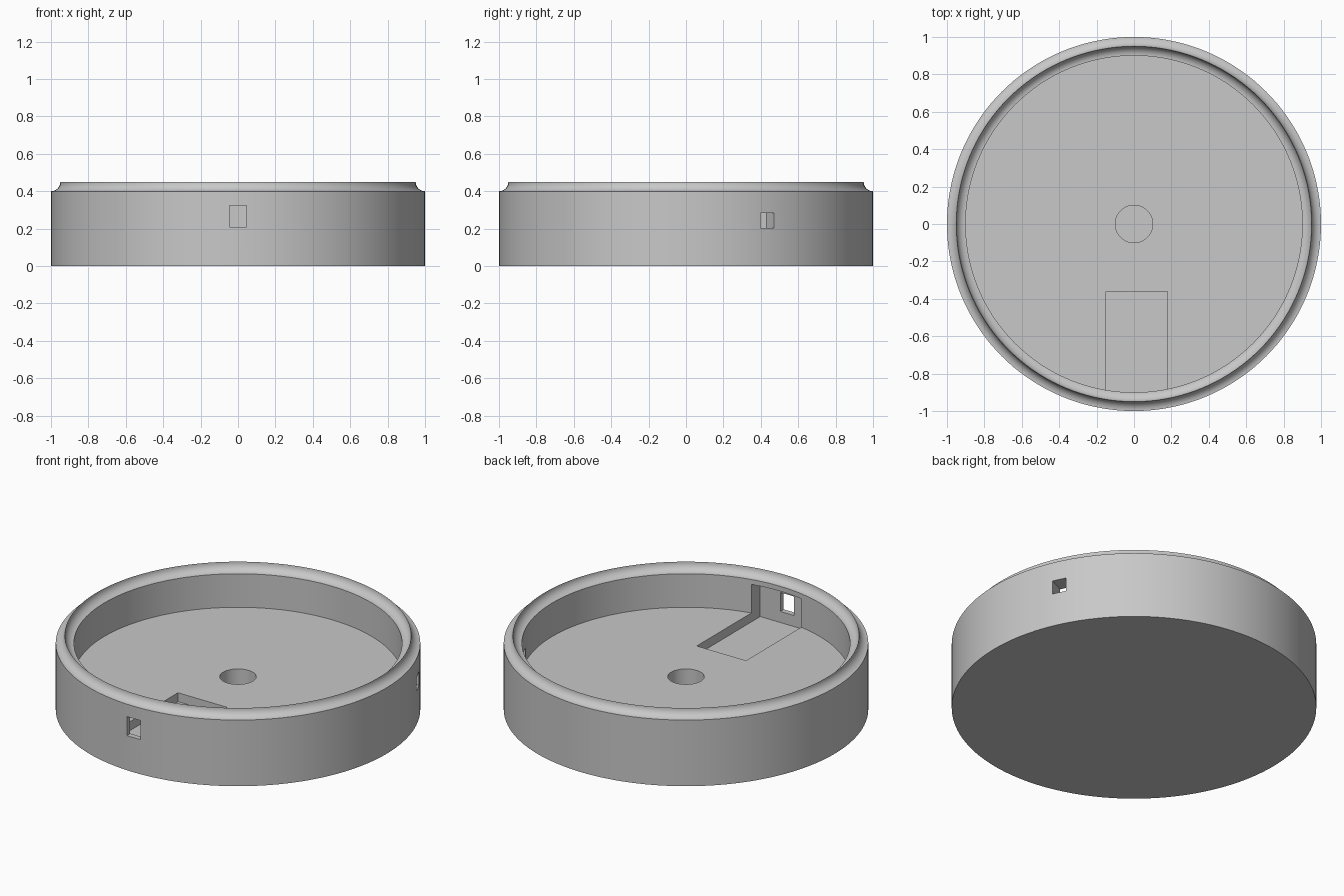
import bpy, bmesh, math
from mathutils import Matrix, Vector

if "Cube" in bpy.data.objects:
    bpy.data.objects.remove(bpy.data.objects["Cube"], do_unlink=True)

grey = bpy.data.materials.new("plain grey")
grey.use_nodes = True
colour = (0.58, 0.58, 0.58, 1)
grey.diffuse_color = colour
grey.node_tree.nodes["Principled BSDF"].inputs["Base Color"].default_value = colour

FLOOR, RIM, LIP = 0.197, 0.40, 0.05


def make_object(name, bm):
    bmesh.ops.recalc_face_normals(bm, faces=bm.faces)
    mesh = bpy.data.meshes.new(name)
    bm.to_mesh(mesh)
    bm.free()
    mesh.materials.append(grey)
    obj = bpy.data.objects.new(name, mesh)
    bpy.context.collection.objects.link(obj)
    return obj


def lathe(name, profile, steps=144):
    bm = bmesh.new()
    verts = [bm.verts.new((r, 0, z)) for r, z in profile]
    edges = [bm.edges.new(pair) for pair in zip(verts, verts[1:])]
    bmesh.ops.spin(bm, geom=verts + edges, cent=(0, 0, 0), axis=(0, 0, 1),
                   angle=math.tau, steps=steps, use_duplicate=False)
    bmesh.ops.remove_doubles(bm, verts=bm.verts, dist=1e-5)
    return make_object(name, bm)


def cut_box(target, low, high, turn=0):
    """Subtract a box, given by two corners, turned about the z axis."""
    low, high = Vector(low), Vector(high)
    bm = bmesh.new()
    bmesh.ops.create_cube(bm, size=1)
    matrix = (Matrix.Rotation(turn, 4, 'Z') @ Matrix.Translation((low + high) / 2)
              @ Matrix.Diagonal((*(high - low), 1)))
    bmesh.ops.transform(bm, matrix=matrix, verts=bm.verts)
    cutter = make_object("cutter", bm)
    cutter.hide_render = True
    mod = target.modifiers.new("cut", 'BOOLEAN')
    mod.operation, mod.solver, mod.object = 'DIFFERENCE', 'EXACT', cutter
    bpy.ops.object.modifier_apply(modifier=mod.name)
    bpy.data.objects.remove(cutter, do_unlink=True)


# Round tray: outer wall, ridge with a concave fillet on each side, floor and centre hole
angles = [math.pi / 2 * i / 10 for i in range(11)]
outer_fillet = [(1 - LIP * math.sin(a), RIM + LIP * (1 - math.cos(a))) for a in angles]
inner_fillet = [(2 * (1 - LIP) - r, z) for r, z in reversed(outer_fillet[:-1])]
tray = lathe("round_tray", [(0, 0), (1, 0)] + outer_fillet + inner_fillet
             + [(0.9, FLOOR), (0.1, FLOOR), (0.1, 0.05), (0, 0.05)])

bpy.ops.object.select_all(action='DESELECT')
tray.select_set(True)
bpy.context.view_layer.objects.active = tray

# Front pocket sunk into the floor and wall
cut_box(tray, (-0.15, -0.967, 0.143), (0.18, -0.36, 0.37))
# Front window
cut_box(tray, (-0.045, -1.1, 0.21), (0.045, -0.8, 0.325))
# Side window, pointing outwards from the centre
cut_box(tray, (0.8, -0.04, 0.203), (1.1, 0.04, 0.285), math.radians(25.8))

bpy.ops.object.shade_smooth_by_angle(angle=math.radians(30))
